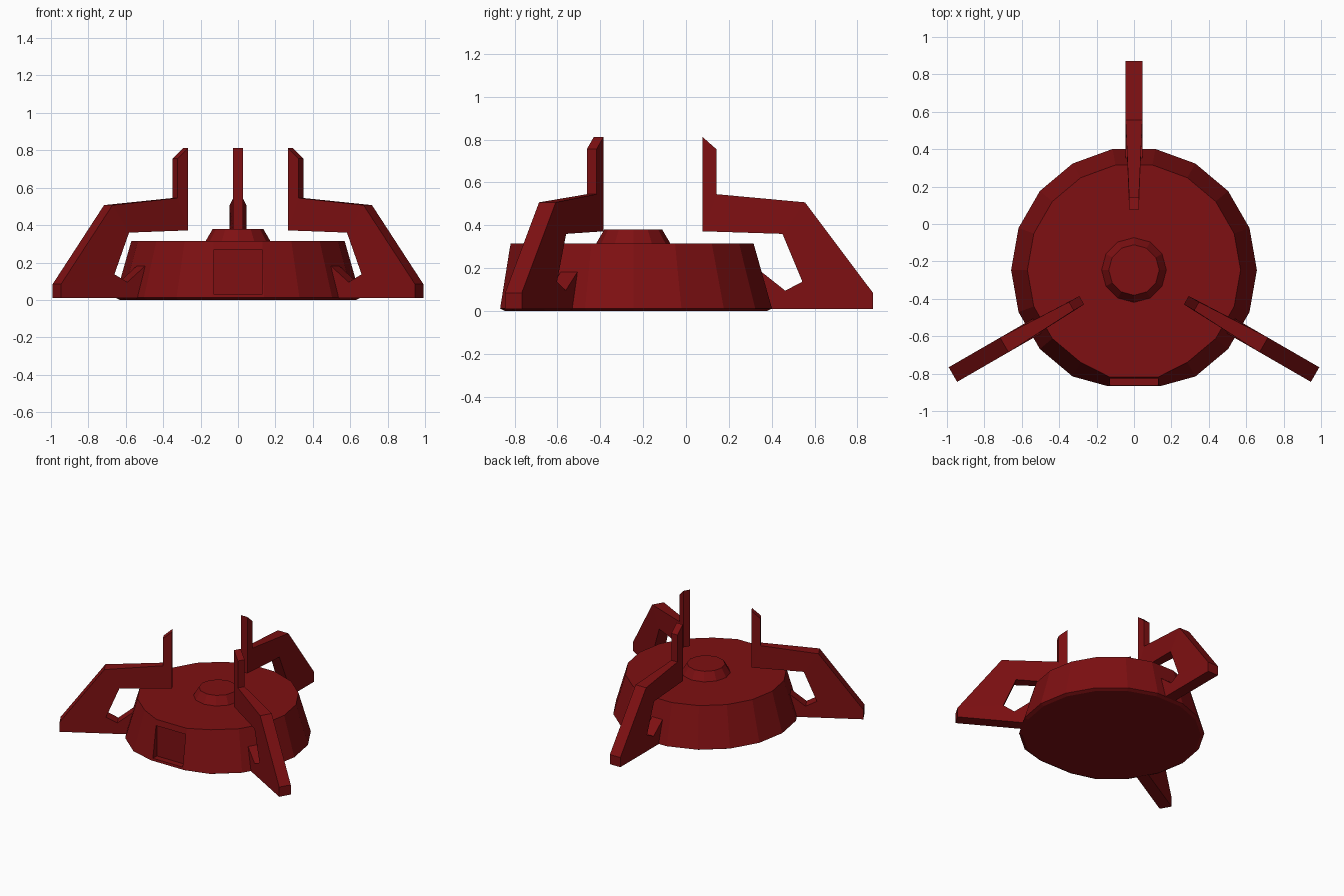
import bpy, bmesh, math
from mathutils import Matrix, Vector

if "Cube" in bpy.data.objects:
    bpy.data.objects.remove(bpy.data.objects["Cube"], do_unlink=True)

CENTRE_Y = -0.246

red = bpy.data.materials.new("dark red")
red.use_nodes = True
colour = (0.21, 0.005, 0.006, 1)
red.diffuse_color = colour
red.node_tree.nodes["Principled BSDF"].inputs["Base Color"].default_value = colour


def finish(name, bm):
    bmesh.ops.recalc_face_normals(bm, faces=bm.faces)
    mesh = bpy.data.meshes.new(name)
    bm.to_mesh(mesh)
    bm.free()
    mesh.materials.append(red)
    obj = bpy.data.objects.new(name, mesh)
    bpy.context.collection.objects.link(obj)
    return obj


def bridge(bm, a, b):
    """Join two vertex loops with quads."""
    n = len(a)
    return [bm.faces.new((a[i], a[(i + 1) % n], b[(i + 1) % n], b[i])) for i in range(n)]


def stacked_rings(sides, profile):
    """Closed solid made from (radius, height) rings."""
    bm = bmesh.new()
    rings = []
    for radius, z in profile:
        angles = [2 * math.pi * i / sides for i in range(sides)]
        rings.append([bm.verts.new((radius * math.cos(t), CENTRE_Y + radius * math.sin(t), z))
                      for t in angles])
    for low, high in zip(rings, rings[1:]):
        bridge(bm, low, high)
    bm.faces.new(rings[0])
    bm.faces.new(rings[-1])
    return bm, rings


# Base drum, with the front facet pulled flatter to hold the doorway
bm, rings = stacked_rings(18, [(0.632, 0), (0.657, 0.012), (0.57, 0.315)])
for ring, half_width, y in zip(rings, (0.135, 0.14, 0.13), (-0.845, -0.867, -0.818)):
    for index, side in ((13, -1), (14, 1)):
        ring[index].co.x = side * half_width
        ring[index].co.y = y

# Doorway recess with an upright back panel
door = next(f for f in rings[1][13].link_faces
            if all(v in f.verts for v in (rings[1][14], rings[2][13], rings[2][14])))
bmesh.ops.inset_region(bm, faces=[door], thickness=0.015)
for v in door.verts:
    v.co.z = 0.03 if v.co.z < 0.15 else 0.27
    v.co.x = math.copysign(0.128, v.co.x)
    v.co.y = -0.867 + (v.co.z - 0.012) * 0.16
panel = bmesh.ops.extrude_face_region(bm, geom=[door])["geom"]
for v in panel:
    if isinstance(v, bmesh.types.BMVert):
        v.co.y = -0.816
if door.is_valid:
    bm.faces.remove(door)
finish("base_drum", bm)

# Raised cap on the drum
bm, rings = stacked_rings(12, [(0.176, 0.31), (0.135, 0.38)])
finish("top_cap", bm)

# Fins: paired outer and inner profile points (y, z), from prong tip to foot
outer = [(0.142, 0.755), (0.142, 0.545), (0.555, 0.507), (0.872, 0.085), (0.872, 0.01), (0.3, 0.01)]
inner = [(0.077, 0.812), (0.077, 0.372), (0.45, 0.36), (0.543, 0.137), (0.463, 0.095), (0.3, 0.224)]


def half_thickness(y, z):
    if z < 0.3:
        return 0.045
    return 0.026 + 0.019 * min(1, max(0, (y - 0.142) / 0.41))


def build_fin(name, angle):
    bm = bmesh.new()
    sections = []
    for (yo, zo), (yi, zi) in zip(outer, inner):
        to, ti = half_thickness(yo, zo), half_thickness(yi, zi)
        corners = ((-to, yo, zo), (to, yo, zo), (ti, yi, zi), (-ti, yi, zi))
        sections.append([bm.verts.new(c) for c in corners])
    for a, b in zip(sections, sections[1:]):
        bridge(bm, a, b)
    bm.faces.new(sections[0])
    bm.faces.new(sections[-1])
    bmesh.ops.rotate(bm, verts=bm.verts, cent=Vector((0, CENTRE_Y, 0)),
                     matrix=Matrix.Rotation(math.radians(angle), 3, "Z"))
    finish(name, bm)


for fin_name, fin_angle in (("back_fin", 0), ("front_right_fin", 120), ("front_left_fin", 240)):
    build_fin(fin_name, fin_angle)
